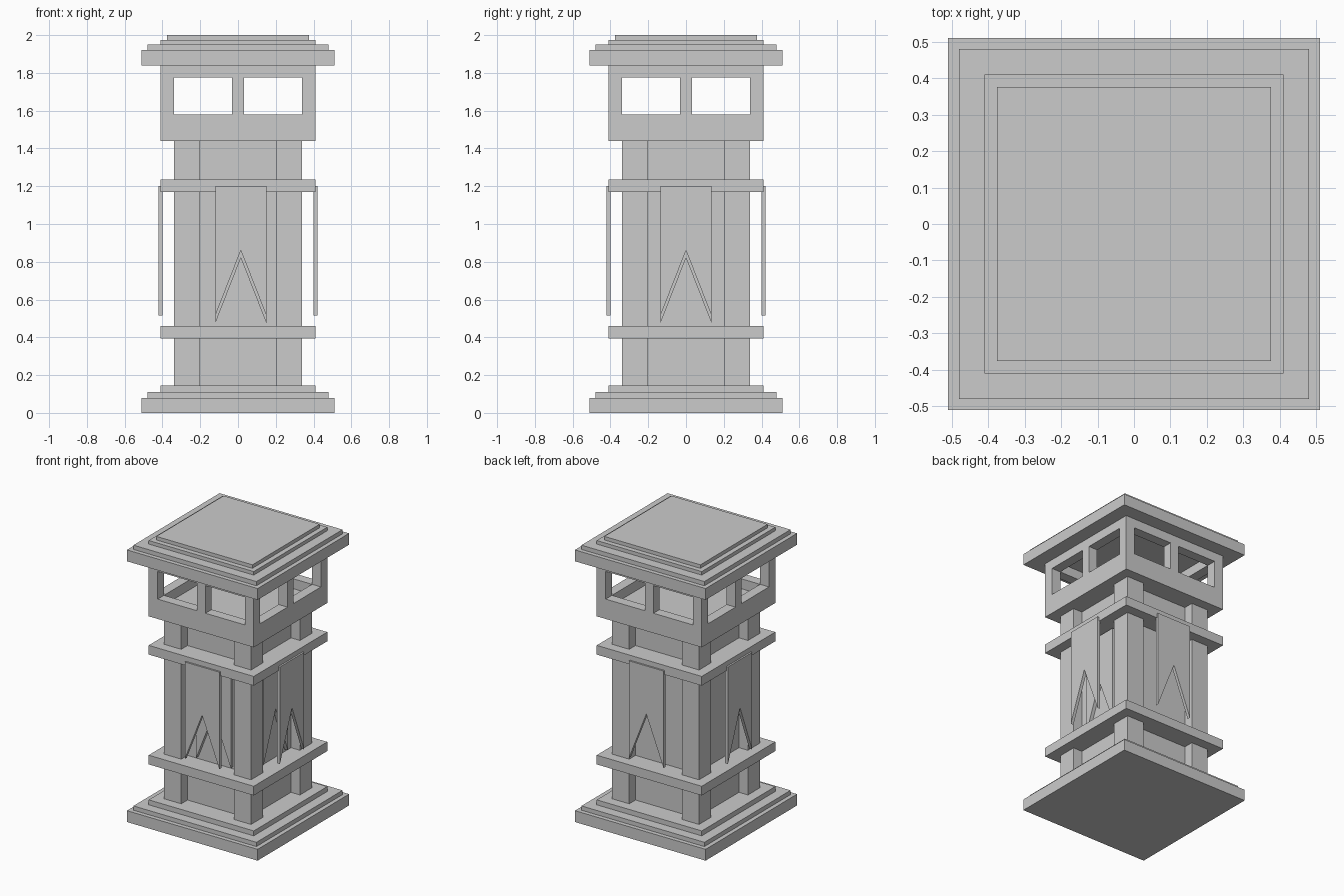
import bpy, bmesh
from math import pi
from mathutils import Matrix

if "Cube" in bpy.data.objects:
    bpy.data.objects.remove(bpy.data.objects["Cube"])


def finish(name, bm):
    bmesh.ops.recalc_face_normals(bm, faces=bm.faces)
    me = bpy.data.meshes.new(name)
    bm.to_mesh(me)
    bm.free()
    ob = bpy.data.objects.new(name, me)
    bpy.context.collection.objects.link(ob)
    return ob


def box(name, x0, x1, y0, y1, z0, z1):
    bm = bmesh.new()
    m = Matrix.Translation(((x0 + x1) / 2, (y0 + y1) / 2, (z0 + z1) / 2)) \
        @ Matrix.Diagonal((x1 - x0, y1 - y0, z1 - z0, 1))
    bmesh.ops.create_cube(bm, size=1, matrix=m)
    return finish(name, bm)


def slab(name, half, z0, z1):
    return box(name, -half, half, -half, half, z0, z1)


def banner(name, turn, shift, out, thick, drop=0.0):
    """Hanging cloth with a notched lower edge, facing -y before turning."""
    w = 0.135
    outline = [(-w, 1.2), (-w, 0.515), (0, 0.86), (w, 0.515), (w, 1.2), (0, 1.2)]
    bm = bmesh.new()
    v = [bm.verts.new((x + shift, -out, z - drop)) for x, z in outline]
    faces = [bm.faces.new((v[0], v[1], v[2], v[5])),
             bm.faces.new((v[5], v[2], v[3], v[4]))]
    ext = bmesh.ops.extrude_face_region(bm, geom=faces)
    moved = [g for g in ext["geom"] if isinstance(g, bmesh.types.BMVert)]
    bmesh.ops.translate(bm, vec=(0, thick, 0), verts=moved)
    bmesh.ops.transform(bm, matrix=Matrix.Rotation(turn, 4, 'Z'), verts=bm.verts)
    return finish(name, bm)


# Stepped base
for i, (h, z0, z1) in enumerate([(0.51, 0, 0.08), (0.48, 0.08, 0.11), (0.41, 0.11, 0.145)]):
    slab(f"base_step_{i + 1}", h, z0, z1)

# Shaft: recessed core, corner posts, two bands
slab("shaft_core", 0.27, 0.145, 1.44)
for sx in (-1, 1):
    for sy in (-1, 1):
        xs, ys = sorted((sx * 0.205, sx * 0.34)), sorted((sy * 0.205, sy * 0.34))
        box("corner_post", *xs, *ys, 0.145, 1.44)
slab("lower_band", 0.41, 0.395, 0.46)
slab("upper_band", 0.41, 1.17, 1.235)

# Lantern housing: hollow box with two windows per side
housing = slab("lantern_housing", 0.41, 1.44, 1.84)
cutters = [slab("cavity_cutter", 0.34, 1.51, 1.9)]
for a, b in ((-0.34, -0.033), (0.033, 0.34)):
    cutters.append(box("window_cutter", a, b, -0.6, 0.6, 1.58, 1.775))
    cutters.append(box("window_cutter", -0.6, 0.6, a, b, 1.58, 1.775))
for c in cutters:
    mod = housing.modifiers.new("cut", 'BOOLEAN')
    mod.operation = 'DIFFERENCE'
    mod.solver = 'EXACT'
    mod.object = c
    c.hide_render = True
    c.display_type = 'WIRE'

# Stepped roof
for i, (h, z0, z1) in enumerate([(0.51, 1.84, 1.92), (0.48, 1.92, 1.95),
                                 (0.41, 1.95, 1.975), (0.375, 1.975, 2.0)]):
    slab(f"roof_step_{i + 1}", h, z0, z1)

# Outer banners on all sides, inner banners on front and right
for side, turn, shift in (("front", 0, 0.015), ("right", pi / 2, 0),
                          ("back", pi, -0.015), ("left", -pi / 2, 0)):
    banner(f"{side}_banner", turn, shift, 0.422, 0.022)
    if side in ("front", "right"):
        banner(f"{side}_inner_banner", turn, shift, 0.295, 0.03, 0.04)
